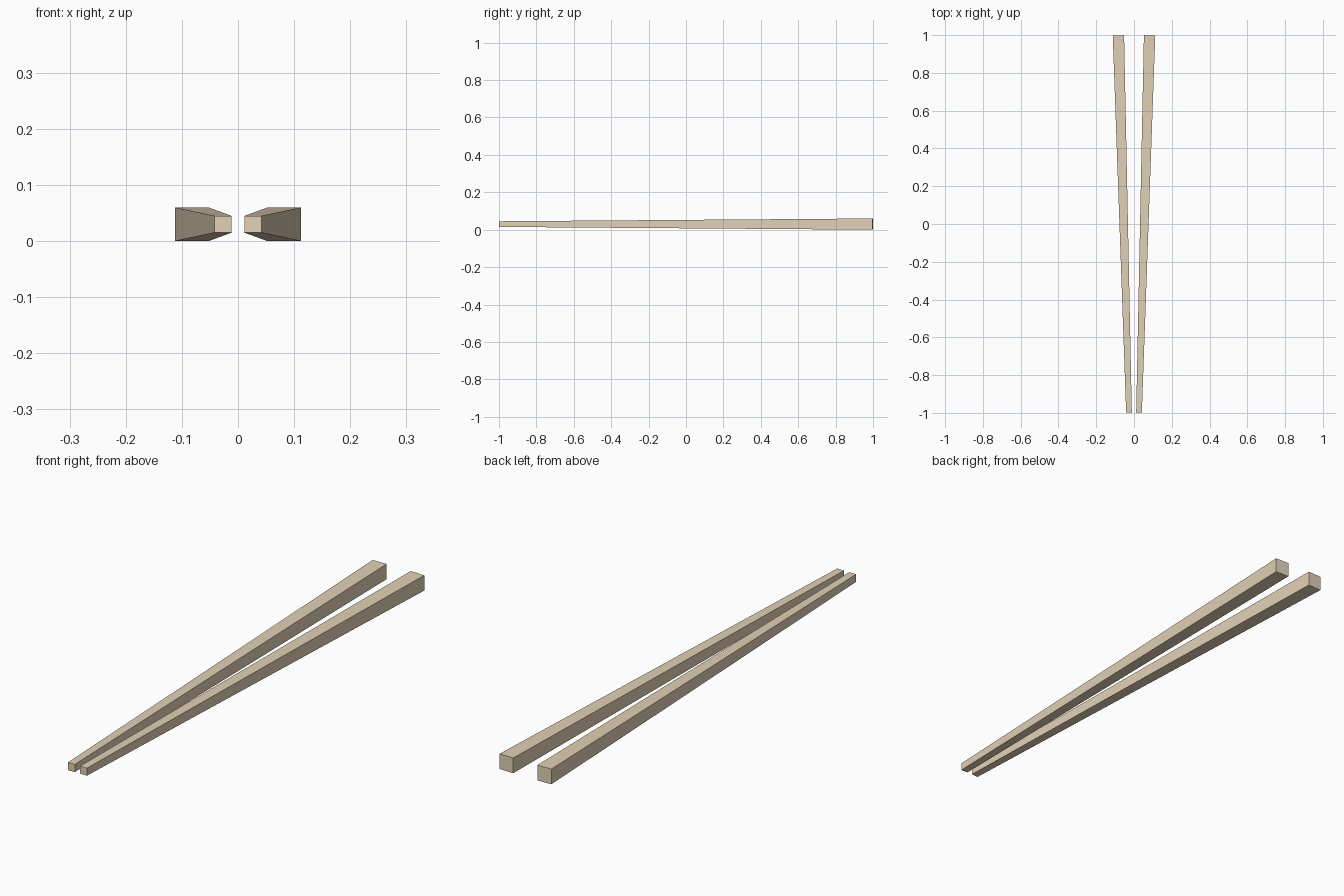
import bpy, bmesh, math

if "Cube" in bpy.data.objects:
    bpy.data.objects.remove(bpy.data.objects["Cube"])

wood = bpy.data.materials.new("light_wood")
wood.diffuse_color = (0.76, 0.64, 0.47, 1)
wood.use_nodes = True
wood.node_tree.nodes["Principled BSDF"].inputs["Base Color"].default_value = wood.diffuse_color

TIP, BUTT = 0.03, 0.06        # square section at front and back
TIP_X, BUTT_X = 0.0265, 0.0825  # centre line offset at front and back


def chopstick(name, side):
    # tapered square bar along y
    bm = bmesh.new()
    bmesh.ops.create_cube(bm, size=1)
    for v in bm.verts:
        width = BUTT if v.co.y > 0 else TIP
        v.co.x *= width
        v.co.z *= width
        v.co.y *= 1.998
    mesh = bpy.data.meshes.new(name)
    bm.to_mesh(mesh)
    bm.free()
    mesh.materials.append(wood)
    ob = bpy.data.objects.new(name, mesh)
    bpy.context.collection.objects.link(ob)
    # splay the wide ends apart
    ob.location = (side * (TIP_X + BUTT_X) / 2, 0, BUTT / 2)
    ob.rotation_euler.z = -side * math.atan2(BUTT_X - TIP_X, 2)


for name, side in (("left_chopstick", -1), ("right_chopstick", 1)):
    chopstick(name, side)
